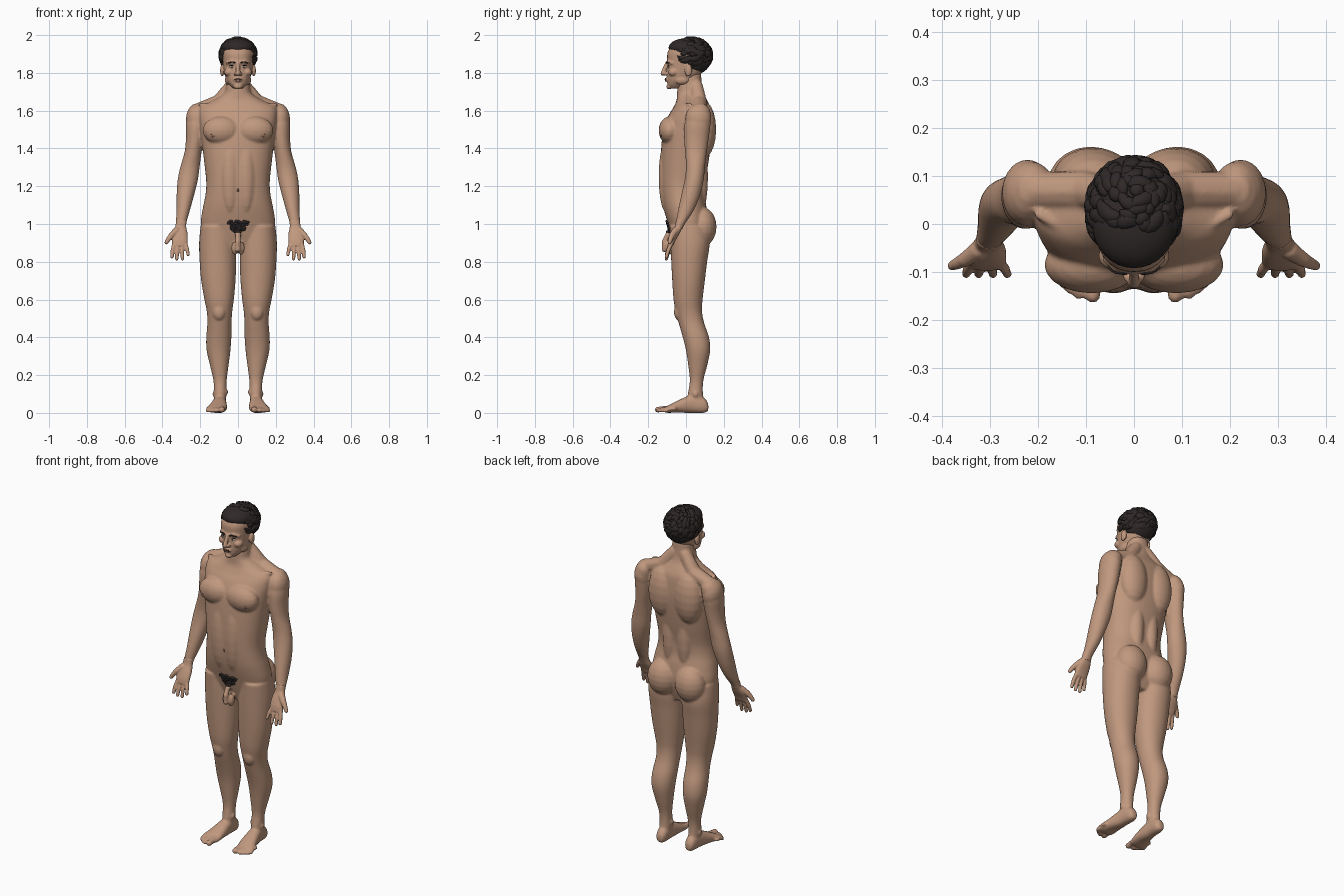
import bpy, bmesh, math, random
from mathutils import Vector, Matrix
from mathutils.bvhtree import BVHTree

random.seed(4)
cube = bpy.data.objects.get("Cube")
if cube:
    bpy.data.objects.remove(cube, do_unlink=True)


def material(name, color):
    m = bpy.data.materials.new(name)
    m.use_nodes = True
    m.diffuse_color = (*color, 1)
    bsdf = next(n for n in m.node_tree.nodes if n.type == "BSDF_PRINCIPLED")
    bsdf.inputs["Base Color"].default_value = (*color, 1)
    return m


skin = material("skin", (0.53, 0.315, 0.21))
lip_color = material("lip brown", (0.36, 0.18, 0.13))
areola_color = material("areola brown", (0.24, 0.12, 0.085))
hair_color = material("dark hair", (0.028, 0.021, 0.021))
eye_color = material("eye white", (0.6, 0.55, 0.5))
iris_color = material("iris brown", (0.03, 0.018, 0.012))


def spline_rings(rings, steps=4):
    """Catmull-Rom interpolation between cross-section tuples."""
    out = []
    for i in range(len(rings) - 1):
        p = [Vector(rings[max(0, min(len(rings) - 1, i + k))]) for k in (-1, 0, 1, 2)]
        for s in range(steps):
            t = s / steps
            out.append(p[1] + (p[2] - p[0]) * (t / 2)
                       + (p[0] * 2 - p[1] * 5 + p[2] * 4 - p[3]) * (t * t / 2)
                       + (p[1] * 3 - p[0] - p[2] * 3 + p[3]) * (t ** 3 / 2))
    return out + [Vector(rings[-1])]


def skin_loops(bm, loops):
    """Bridge rows of points into a closed surface."""
    rows = [[bm.verts.new(p) for p in loop] for loop in loops]
    n = len(rows[0])
    for a, b in zip(rows, rows[1:]):
        for i in range(n):
            j = (i + 1) % n
            bm.faces.new((a[i], a[j], b[j], b[i]))
    bm.faces.new(rows[0][::-1])
    bm.faces.new(rows[-1])


def loft(bm, rings, axis="z", n=32, power=2.3):
    """Rings are (position, side min, side max, depth min, depth max)."""
    loops = []
    for t, a0, a1, b0, b1 in spline_rings([Vector(r) for r in rings]):
        loop = []
        for i in range(n):
            c, s = math.cos(math.tau * i / n), math.sin(math.tau * i / n)
            a = (a0 + a1) / 2 + (a1 - a0) / 2 * math.copysign(abs(c) ** (2 / power), c)
            b = (b0 + b1) / 2 + (b1 - b0) / 2 * math.copysign(abs(s) ** (2 / power), s)
            loop.append((a, b, t) if axis == "z" else (a, t, b))
        loops.append(loop)
    skin_loops(bm, loops)


def blob(bm, center, radii, seg=20):
    m = Matrix.Translation(center) @ Matrix.Diagonal((*radii, 1))
    bmesh.ops.create_uvsphere(bm, u_segments=seg, v_segments=seg // 2, radius=1, matrix=m)


def tube(bm, points, radii, up=(0.3, 0.2, 1), flat=1.0, n=10, caps=True):
    points = [Vector(p) for p in points]
    loops = []
    for i, (p, r) in enumerate(zip(points, radii)):
        d = (points[min(i + 1, len(points) - 1)] - points[max(i - 1, 0)]).normalized()
        side = d.cross(Vector(up)).normalized()
        top = side.cross(d)
        loops.append([p + side * (r * math.cos(math.tau * k / n))
                      + top * (r * flat * math.sin(math.tau * k / n)) for k in range(n)])
        if caps:
            blob(bm, p, (r, r, r), 12)
    skin_loops(bm, loops)


def mirror(bm):
    copy = bmesh.ops.duplicate(bm, geom=bm.verts[:] + bm.edges[:] + bm.faces[:])["geom"]
    for v in copy:
        if isinstance(v, bmesh.types.BMVert):
            v.co.x *= -1


def finish(bm, name, mat, voxel=None, smooth=0):
    """Make the object; with a voxel size its parts are fused and softened."""
    bmesh.ops.recalc_face_normals(bm, faces=bm.faces[:])
    mesh = bpy.data.meshes.new(name)
    bm.to_mesh(mesh)
    bm.free()
    obj = bpy.data.objects.new(name, mesh)
    bpy.context.collection.objects.link(obj)
    if voxel:
        fuse = obj.modifiers.new("fuse", "REMESH")
        fuse.mode, fuse.voxel_size = "VOXEL", voxel
        soft = obj.modifiers.new("soften", "SMOOTH")
        soft.factor, soft.iterations = 0.5, smooth
        graph = bpy.context.evaluated_depsgraph_get()
        baked = bpy.data.meshes.new_from_object(obj.evaluated_get(graph))
        obj.modifiers.clear()
        obj.data = baked
    obj.data.materials.clear()
    obj.data.materials.append(mat)
    obj.data.shade_smooth()
    return obj


def front_finder(obj):
    tree = BVHTree.FromPolygons([v.co for v in obj.data.vertices],
                                [p.vertices[:] for p in obj.data.polygons])

    def find(x, z):
        hit = tree.ray_cast(Vector((x, -1, z)), Vector((0, 1, 0)))[0]
        return hit.y if hit else -0.1
    return find


# Body: legs, feet, arms and muscle masses on one side
bm = bmesh.new()
loft(bm, [(.99, .03, .198, -.085, .11), (.9, .012, .206, -.082, .125), (.8, .01, .203, -.078, .112),
          (.7, .013, .195, -.073, .1), (.6, .022, .178, -.066, .088), (.54, .03, .166, -.055, .085),
          (.48, .034, .162, -.04, .095), (.4, .035, .168, -.017, .122), (.33, .04, .166, 0, .128),
          (.25, .05, .148, .012, .112), (.17, .06, .13, .02, .092), (.1, .062, .127, .01, .09),
          (.04, .065, .122, .01, .1)], power=2.1)
loft(bm, [(.118, .078, .112, .01, .05), (.095, .064, .124, 0, .08), (.04, .062, .13, 0, .095),
          (0, .06, .138, 0, .085), (-.05, .058, .152, .002, .062), (-.09, .06, .166, 0, .042),
          (-.112, .064, .164, .002, .03)], axis="y")
for x, tip, r in ((.084, -.149, .017), (.113, -.146, .012), (.131, -.136, .011),
                  (.147, -.124, .0105), (.16, -.11, .01)):
    tube(bm, [(x, tip + .05, .022), (x, tip + .02, .02), (x + .002, tip, r)], [r, r * .9, r])
loft(bm, [(1.635, .19, .238, .045, .1), (1.6, .165, .262, .015, .128), (1.53, .17, .276, -.008, .13),
          (1.45, .18, .276, -.01, .12), (1.38, .193, .283, -.005, .11), (1.3, .203, .306, 0, .1),
          (1.23, .213, .32, -.008, .093), (1.15, .233, .325, -.026, .074), (1.07, .255, .326, -.043, .04),
          (1, .275, .33, -.055, -.006), (.97, .278, .333, -.062, -.02)], power=2)
for center, radii in (((.09, .085, .985), (.09, .077, .105)),      # buttock
                      ((.088, -.085, 1.495), (.1, .06, .075)),      # chest
                      ((.042, -.105, 1.25), (.05, .04, .19)),       # abdomen
                      ((.085, .095, 1.5), (.085, .065, .15)),       # shoulder blade
                      ((.048, .065, 1.25), (.048, .052, .22)),      # lower back
                      ((.222, .065, 1.555), (.054, .07, .08)),      # shoulder
                      ((.1, -.04, .535), (.034, .024, .045)),       # kneecap
                      ((.122, .05, .1), (.014, .016, .018)),        # outer ankle
                      ((.066, .045, .11), (.014, .016, .018))):     # inner ankle
    blob(bm, center, radii)
tube(bm, [(.035, .055, 1.73), (.1, .07, 1.645), (.2, .07, 1.605)], [.035, .042, .04])
tube(bm, [(.015, -.055, 1.618), (.1, -.035, 1.625), (.2, .02, 1.632)], [.012, .011, .01])
blob(bm, (.016, -.088, .872), (.02, .022, .036))
mirror(bm)

# Body: trunk and neck on the centre line
trunk = [(.86, .1, -.05, .08), (.92, .17, -.072, .1), (1, .196, -.095, .115), (1.08, .187, -.118, .11),
         (1.15, .173, -.13, .098), (1.22, .168, -.135, .1), (1.32, .178, -.135, .118),
         (1.42, .19, -.13, .132), (1.5, .2, -.12, .138), (1.57, .208, -.095, .135),
         (1.62, .2, -.065, .128), (1.655, .13, -.05, .112), (1.69, .074, -.047, .094),
         (1.73, .063, -.045, .084), (1.8, .058, -.035, .08)]
loft(bm, [(z, -w, w, y0, y1) for z, w, y0, y1 in trunk], n=48)
tube(bm, [(0, -.095, .945), (0, -.115, .905), (0, -.115, .865)], [.016, .016, .015])
body = finish(bm, "body", skin, .006, 7)

# Hands: palms forward, thumbs outward
bm = bmesh.new()
loft(bm, [(1.02, .272, .328, -.052, -.004), (.985, .274, .332, -.06, -.018), (.95, .267, .344, -.078, -.034),
          (.915, .266, .349, -.092, -.054), (.885, .268, .347, -.098, -.068)])
for x0, x1, x2, end in ((.338, .346, .35, .826), (.318, .322, .324, .816),
                        (.298, .296, .294, .816), (.279, .269, .264, .838)):
    tube(bm, [(x0, -.08, .895), (x1, -.094, (end + .895) / 2), (x2, -.104, end)], [.0115, .011, .0095])
tube(bm, [(.325, -.055, .965), (.352, -.074, .94), (.368, -.082, .92), (.379, -.087, .902)],
     [.02, .016, .013, .0105])
mirror(bm)
finish(bm, "hands", skin, .004, 3)

# Head: skull, brow, cheek, nose, lips and ears
bm = bmesh.new()
blob(bm, (.084, .012, 1.812), (.011, .02, .031))
tube(bm, [(.012, -.094, 1.855), (.035, -.089, 1.859), (.056, -.073, 1.852)], [.011, .012, .01])
blob(bm, (.048, -.066, 1.803), (.026, .028, .022))
blob(bm, (.013, -.108, 1.795), (.01, .014, .009))
blob(bm, (.05, -.02, 1.762), (.02, .04, .025))
mirror(bm)
skull = [(1.718, .026, -.084, -.02), (1.735, .043, -.097, .01), (1.76, .06, -.099, .04),
         (1.79, .07, -.1, .075), (1.83, .077, -.099, .1), (1.87, .081, -.1, .112), (1.91, .083, -.097, .118),
         (1.945, .07, -.075, .105), (1.97, .04, -.035, .075)]
loft(bm, [(z, -w, w, y0, y1) for z, w, y0, y1 in skull])
tube(bm, [(0, -.099, 1.855), (0, -.112, 1.825), (0, -.122, 1.798)], [.009, .011, .0135])
blob(bm, (0, -.092, 1.765), (.027, .018, .016))
blob(bm, (0, -.088, 1.728), (.022, .016, .015))
head = finish(bm, "head", skin, .004, 3)


# Flat details laid on the front surface
def plates(name, mat, surface, spots, depth=.004, both=True):
    find = front_finder(surface)
    bm = bmesh.new()
    for x, z, rx, rz in spots:
        blob(bm, (x, find(x, z), z), (rx, depth, rz), 16)
    if both:
        mirror(bm)
    return finish(bm, name, mat)


plates("eyes", eye_color, head, [(.032, 1.832, .014, .006)])
plates("upper_lids", hair_color, head, [(.032, 1.839, .016, .0022)])
plates("irises", iris_color, head, [(.032, 1.832, .0062, .006)], .0048)
plates("eyebrows", hair_color, head, [(.02 + .007 * i, 1.855 + .003 * math.sin(i), .008, .0042 - .0005 * i)
                                      for i in range(5)])
plates("lips", lip_color, head, [(0, 1.768, .019, .004), (0, 1.759, .016, .0045)], .003, False)
plates("mouth_line", iris_color, head, [(0, 1.7638, .021, .0012)], .0045, False)
plates("nipples", areola_color, body, [(.135, 1.468, .012, .009)], .003)
plates("navel", areola_color, body, [(0, 1.178, .005, .01)], .003, False)

# Body hair: a cluster of small tufts
tufts = []
for i in range(60):
    z = random.uniform(.957, 1.015)
    half = .02 + .04 * (z - .957) / .058
    tufts.append((random.uniform(-half, half), z, .011, .008))
plates("body_hair", hair_color, body, tufts, .0095, False)

# Head hair: a cap under overlapping, swirling locks
bm = bmesh.new()
blob(bm, (0, .044, 1.885), (.092, .092, .095), 32)
blob(bm, (0, .0, 1.933), (.087, .092, .05), 32)
middle, size = Vector((0, .028, 1.893)), Vector((.098, .11, .094))
crown = Vector((.1, .45, 1)).normalized()
made = 0
while made < 230:
    d = Vector([random.gauss(0, 1) for _ in range(3)]).normalized()
    spot = middle + d * size
    floor = 1.912 if spot.y < -.035 else 1.865 if spot.y < .025 else 1.8
    if spot.z < floor:
        continue
    made += 1
    swirl = d.cross(crown).normalized() * random.uniform(.4, 1.1)
    fall = (d * d.dot(crown) - crown) * random.uniform(.2, .9)
    path, reach = [], random.uniform(.2, .36)
    for k in range(6):
        u = k / 5 * 2 - 1
        bend = (d + (swirl + fall) * u * reach + crown * .12 * u * u).normalized()
        path.append(middle + bend * size * (.985 + .03 * u))
    width = random.uniform(.011, .018)
    tube(bm, path, [width * f for f in (.35, .85, 1, .9, .6, .08)], up=d, flat=.6, n=8, caps=False)
for v in bm.verts:
    v.co.z = min(v.co.z, 2)
finish(bm, "head_hair", hair_color)
